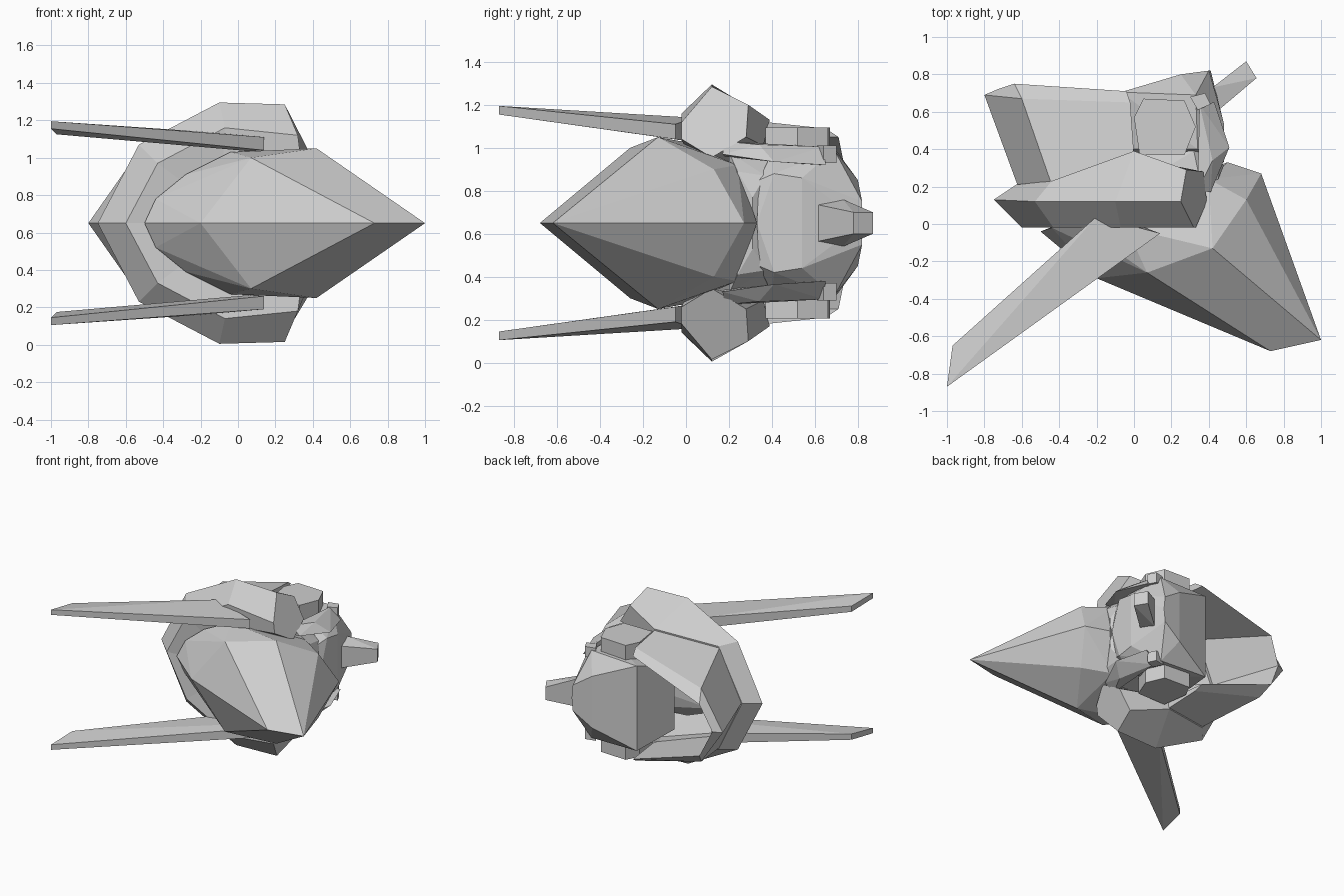
import bpy, bmesh, math

cube = bpy.data.objects.get("Cube")
if cube:
    bpy.data.objects.remove(cube, do_unlink=True)

MID = 0.65  # height of the symmetry plane; part heights are measured from it

grey = bpy.data.materials.new("plain grey")
grey.use_nodes = True
grey.diffuse_color = (0.62, 0.62, 0.62, 1)
grey.node_tree.nodes["Principled BSDF"].inputs["Base Color"].default_value = (0.62, 0.62, 0.62, 1)


def flip(pts):
    return [(x, y, -z) for x, y, z in pts]


def finish(name, bm):
    bmesh.ops.recalc_face_normals(bm, faces=bm.faces[:])
    me = bpy.data.meshes.new(name)
    bm.to_mesh(me)
    bm.free()
    me.materials.append(grey)
    ob = bpy.data.objects.new(name, me)
    ob.location.z = MID
    bpy.context.collection.objects.link(ob)


def hull(name, pts):
    """Faceted convex solid around a few corner points."""
    bm = bmesh.new()
    for p in pts:
        bm.verts.new(p)
    bmesh.ops.convex_hull(bm, input=bm.verts[:])
    loose = [v for v in bm.verts if not v.link_faces]
    bmesh.ops.delete(bm, geom=loose, context='VERTS')
    bmesh.ops.dissolve_limit(bm, angle_limit=math.radians(3),
                             verts=bm.verts[:], edges=bm.edges[:])
    finish(name, bm)


def hull_sym(name, pts):
    """Convex solid that spans the symmetry plane."""
    hull(name, pts + flip([p for p in pts if p[2] != 0]))


def hull_pair(name, pts):
    """The same solid above and below the symmetry plane."""
    hull("upper_" + name, pts)
    hull("lower_" + name, flip(pts))


def loft(name, sections):
    """Closed cross-sections from the top to the plane, mirrored below it."""
    rings = sections + [flip(s) for s in reversed(sections[:-1])]
    bm = bmesh.new()
    vs = [[bm.verts.new(p) for p in r] for r in rings]
    n = len(vs[0])
    for a, b in zip(vs, vs[1:]):
        for i in range(n):
            j = (i + 1) % n
            bm.faces.new((a[i], a[j], b[j], b[i]))
    bm.faces.new(vs[0])
    bm.faces.new(vs[-1][::-1])
    finish(name, bm)


# Pointed faceted nose
hull_sym("nose", [
    (1.0, -.62, 0), (.73, -.68, 0), (.68, .27, 0), (.60, .13, .25),
    (.42, -.13, .40), (.07, -.26, .35), (-.20, -.29, 0), (-.50, -.04, 0),
    (-.44, -.02, .13), (-.28, -.02, .26), (-.04, -.02, .38),
    (.50, .33, 0), (.40, .24, .27), (-.25, .06, .20)])

# C-shaped collar of six-sided section, its inner lip meeting the nose
loft("collar", [
    [(.32, -.02, .47), (.25, .12, .635), (.28, .29, .55),
     (.37, .28, .40), (.39, .12, .305), (.33, -.02, .39)],
    [(-.07, -.02, .51), (-.10, .12, .645), (0, .39, .48),
     (-.04, .36, .36), (-.08, .10, .28), (-.08, .0, .34)],
    [(-.43, -.02, .32), (-.53, .12, .42), (-.44, .23, .40),
     (-.38, .23, .29), (-.29, .10, .20), (-.28, .0, .21)],
    [(-.60, -.02, 0), (-.75, .13, 0), (-.63, .21, 0),
     (-.53, .21, 0), (-.42, .10, 0), (-.43, .0, 0)]])

# Hollow rear shell behind the collar
loft("rear_shell", [
    [(0, .37, .47), (-.02, .65, .44), (-.04, .71, .40), (0, .39, .40)],
    [(-.44, .21, .39), (-.60, .67, .285), (-.64, .75, .20), (-.40, .22, .31)],
    [(-.62, .20, 0), (-.80, .69, 0), (-.73, .72, 0), (-.55, .20, 0)]])

# Inner core with the sloping back wall
hull_sym("core", [
    (.48, .33, 0), (.45, .34, .20), (.48, .41, .23), (.48, .54, .21),
    (.34, .40, .33), (.41, .82, 0), (.40, .82, .10), (.25, .80, .20),
    (.33, .69, .34), (-.07, .705, .33), (-.18, .40, .25)])

# Neck joining the core and the nose
hull_sym("neck", [
    (.48, .31, .12), (.45, .24, .24), (.36, .20, .33), (.44, .37, .22),
    (.32, .39, .31), (0, .20, .30), (0, .38, .25)])

# Six-sided caps above and below the core
hexagon = [(0, .57), (.05, .67), (.27, .66), (.33, .52), (.27, .37), (.03, .37)]
hull_pair("cap", [(x, y, z) for x, y in hexagon for z in (.28, .445)])

# Side bars with a steep outer face
hull_pair("side_bar", [
    (.34, .18, .38), (.35, .64, .355), (.42, .34, .365), (.41, .17, .32),
    (.51, .41, .285), (.43, .65, .27), (.34, .18, .31), (.35, .62, .27)])

# Small rear blocks
block = [(.30, .68), (.38, .70), (.41, .64), (.34, .61)]
hull_pair("rear_block", [(x, y, z) for x, y in block for z in (.28, .36)])

# Rear fin on the plane
hull_sym("rear_fin", [
    (.34, .66, .09), (.43, .59, .09), (.42, .73, .11), (.50, .66, .07),
    (.60, .87, .05), (.655, .78, .05)])

# Long tapering arms
hull_pair("arm", [
    (-1.0, -.87, .545), (-1.0, -.87, .505), (-.97, -.65, .52), (-.97, -.65, .475),
    (.14, -.05, .46), (.14, -.05, .39), (.06, -.02, .385),
    (-.20, .04, .49), (-.20, .04, .41)])
